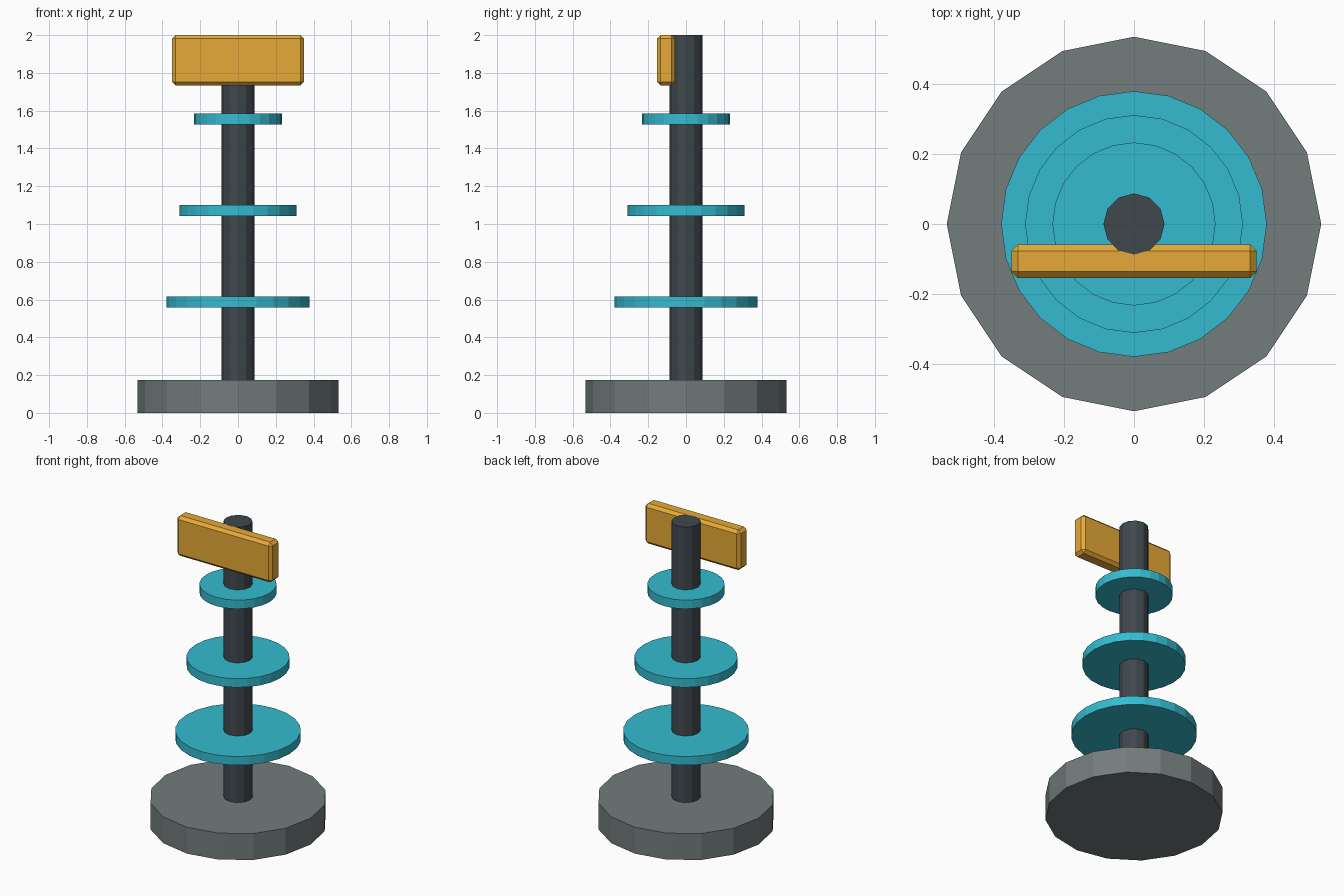
import bpy
import math

if "Cube" in bpy.data.objects:
    bpy.data.objects.remove(bpy.data.objects["Cube"])


def material(name, rgb):
    m = bpy.data.materials.new(name)
    m.diffuse_color = (*rgb, 1.0)
    m.use_nodes = True
    m.node_tree.nodes["Principled BSDF"].inputs["Base Color"].default_value = m.diffuse_color
    return m


stone = material("stone_grey", (0.17, 0.20, 0.20))
dark = material("dark_metal", (0.05, 0.065, 0.075))
cyan = material("cyan", (0.035, 0.50, 0.63))
amber = material("amber", (0.80, 0.40, 0.04))


def disc(name, radius, z0, z1, sides, mat):
    """Upright flat-shaded prism with a corner on each axis."""
    bpy.ops.mesh.primitive_cylinder_add(
        vertices=sides, radius=radius, depth=z1 - z0,
        location=(0, 0, (z0 + z1) / 2))
    ob = bpy.context.object
    ob.name = name
    ob.data.materials.append(mat)
    return ob


# Base and pole
disc("base", 0.533, 0.0, 0.175, 16, stone)
disc("pole", 0.087, 0.10, 2.0, 12, dark)

# Rings, shrinking upwards
for i, radius in enumerate((0.378, 0.31, 0.232)):
    z = 0.587 + i * 0.484
    disc(f"ring_{i + 1}", radius, z - 0.029, z + 0.029, 24, cyan)

# Chamfered sign panel on the front of the pole
bpy.ops.mesh.primitive_cube_add(size=1, location=(0, -0.106, 1.867))
panel = bpy.context.object
panel.name = "sign_panel"
panel.scale = (0.698, 0.096, 0.266)
bpy.ops.object.transform_apply(location=False, rotation=False, scale=True)
panel.data.materials.append(amber)
bevel = panel.modifiers.new("chamfer", 'BEVEL')
bevel.width = 0.019
bevel.segments = 1
